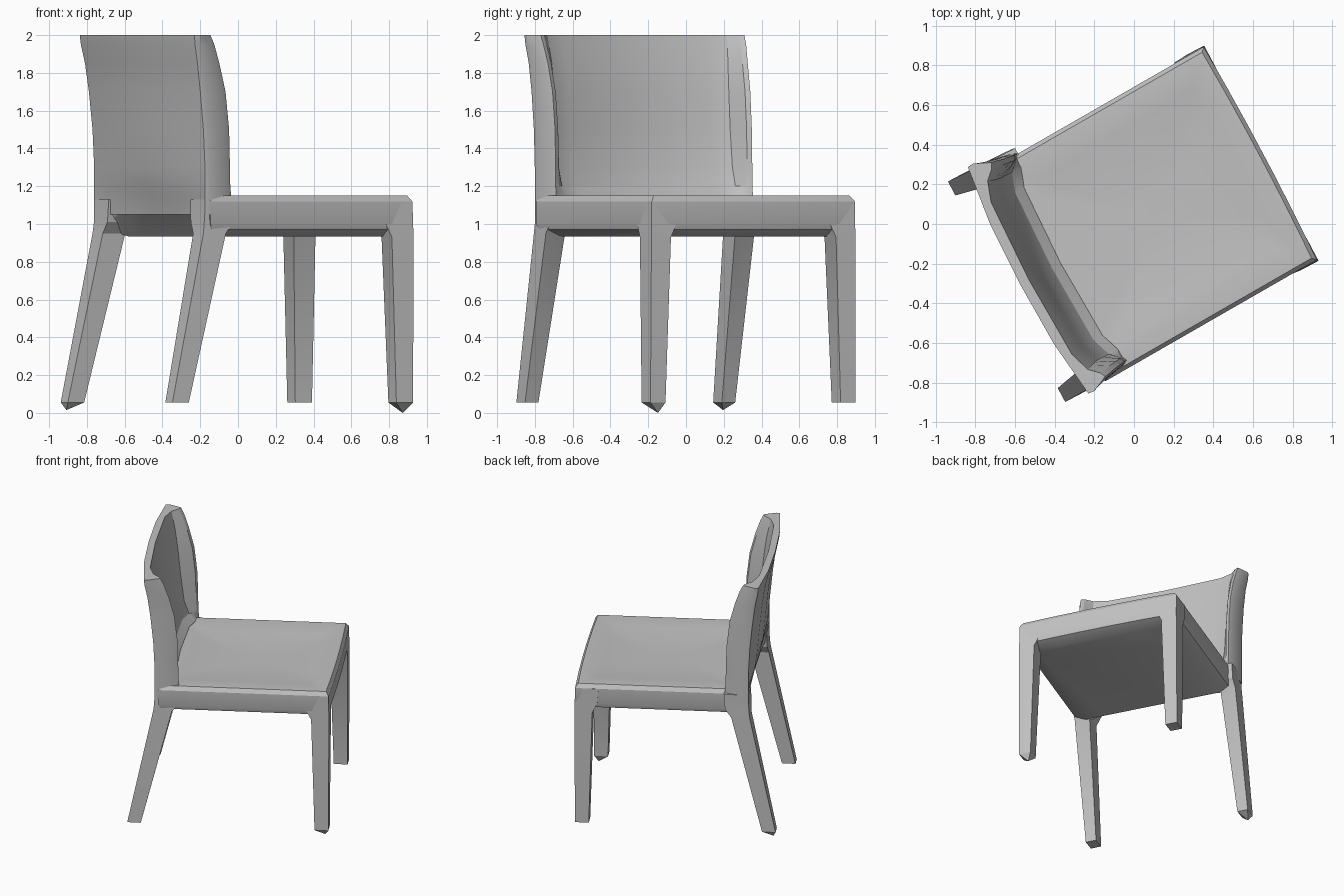
import bpy, bmesh, math
from mathutils import Matrix, Vector

if "Cube" in bpy.data.objects:
    bpy.data.objects.remove(bpy.data.objects["Cube"])

# One plain grey plastic
grey = bpy.data.materials.new("matte grey")
grey.use_nodes = True
colour = (0.54, 0.54, 0.54, 1)
grey.diffuse_color = colour
grey.node_tree.nodes["Principled BSDF"].inputs["Base Color"].default_value = colour

# The chair is built facing +x, then turned about the vertical axis
TURN = Matrix.Rotation(math.radians(28), 4, "Z")
parts = []


def loft(name, rings, tip=None):
    """Skin a stack of closed rings, cap both ends, optionally point the lower end."""
    bm = bmesh.new()
    rows = [[bm.verts.new(TURN @ Vector(p)) for p in ring] for ring in rings]
    n = len(rows[0])
    for low, high in zip(rows, rows[1:]):
        for i in range(n):
            j = (i + 1) % n
            bm.faces.new((low[i], low[j], high[j], high[i]))
    bm.faces.new(rows[-1])
    if tip:
        point = bm.verts.new(TURN @ Vector(tip))
        for i in range(n):
            bm.faces.new((rows[0][(i + 1) % n], rows[0][i], point))
    else:
        bm.faces.new(rows[0][::-1])
    bmesh.ops.recalc_face_normals(bm, faces=bm.faces)
    mesh = bpy.data.meshes.new(name)
    bm.to_mesh(mesh)
    bm.free()
    mesh.materials.append(grey)
    obj = bpy.data.objects.new(name, mesh)
    bpy.context.collection.objects.link(obj)
    parts.append(obj)


# Seat: slightly skewed slab, chamfered underside, dished top
def seat_ring(z, inset, rear_lift=0.0):
    half = 0.608 - inset
    ring = [(0.73 - inset + 0.012 * (1 - t * t), t * half, z)
            for t in (-1, -0.6, -0.2, 0.2, 0.6, 1)]
    ring += [(-0.5 + inset, t * half, z + (rear_lift if abs(t) < 1 else 0))
             for t in (1, 0.75, 0.3, -0.3, -0.75, -1)]
    return [(u, v + 0.033 * u - 0.008, height) for u, v, height in ring]


loft("seat", [seat_ring(0.935, 0.1), seat_ring(0.97, 0.01, 0.08),
              seat_ring(1.0, 0, 0.06), seat_ring(1.12, 0),
              seat_ring(1.15, 0.02), seat_ring(1.152, 0.05),
              seat_ring(1.135, 0.16), seat_ring(1.115, 0.34),
              seat_ring(1.11, 0.5)])


# Backrest: curved shell with side wings, described level by level
def back_ring(z, rear, wing, inner, middle, widen):
    half = [(middle, 0), (middle * 0.8 + rear * 0.2, 0.33), (rear, 0.625),
            (rear + 0.03, 0.628), (wing - 0.03, 0.605), (wing, 0.59),
            (wing - 0.012, 0.565), (inner + 0.05, 0.52),
            (inner + 0.015, 0.42), (inner, 0)]
    mirrored = [(u, -v) for u, v in half[-2:0:-1]]
    return [(u, v * widen, z) for u, v in half + mirrored]


# height, rear corner, wing front, inner middle, rear middle, width factor
levels = [(1.05, -0.53, -0.35, -0.40, -0.50, 1.0),
          (1.15, -0.53, -0.355, -0.42, -0.52, 1.0),
          (1.20, -0.53, -0.36, -0.47, -0.54, 1.0),
          (1.30, -0.53, -0.362, -0.505, -0.56, 1.0),
          (1.50, -0.54, -0.367, -0.53, -0.58, 1.0),
          (1.70, -0.56, -0.39, -0.55, -0.60, 1.005),
          (1.85, -0.58, -0.43, -0.57, -0.62, 1.015),
          (1.95, -0.60, -0.465, -0.59, -0.645, 1.03),
          (2.00, -0.605, -0.49, -0.60, -0.65, 1.035)]
loft("backrest", [back_ring(*level) for level in levels])


# Legs: tapered, flaring where they meet the seat
def leg(name, side, sections, shift=0.0, tip=None):
    rings = []
    for z, u0, u1, v0, v1 in sections:
        corners = [(u0, v0), (u1, v0), (u1, v1), (u0, v1)]
        rings.append([(u, side * v + shift, z) for u, v in corners])
    loft(name, rings, tip)


front = [(0.055, 0.63, 0.73, 0.525, 0.615), (0.93, 0.605, 0.735, 0.495, 0.612),
         (1.0, 0.57, 0.733, 0.46, 0.61), (1.12, 0.56, 0.73, 0.44, 0.608)]
back = [(0.055, -0.728, -0.63, 0.55, 0.63), (0.95, -0.54, -0.405, 0.51, 0.625),
        (1.01, -0.533, -0.36, 0.47, 0.622), (1.13, -0.53, -0.35, 0.46, 0.62)]
leg("front_right_leg", -1, front, 0.014, (0.70, -0.54, 0.0))
leg("front_left_leg", 1, front, 0.014)
leg("back_right_leg", -1, back)
leg("back_left_leg", 1, back, 0.0, (-0.71, 0.60, 0.015))

# Soft shading on gentle curves, crisp on the edges
bpy.ops.object.select_all(action="DESELECT")
for obj in parts:
    obj.select_set(True)
bpy.context.view_layer.objects.active = parts[0]
bpy.ops.object.shade_smooth_by_angle(angle=math.radians(25))
